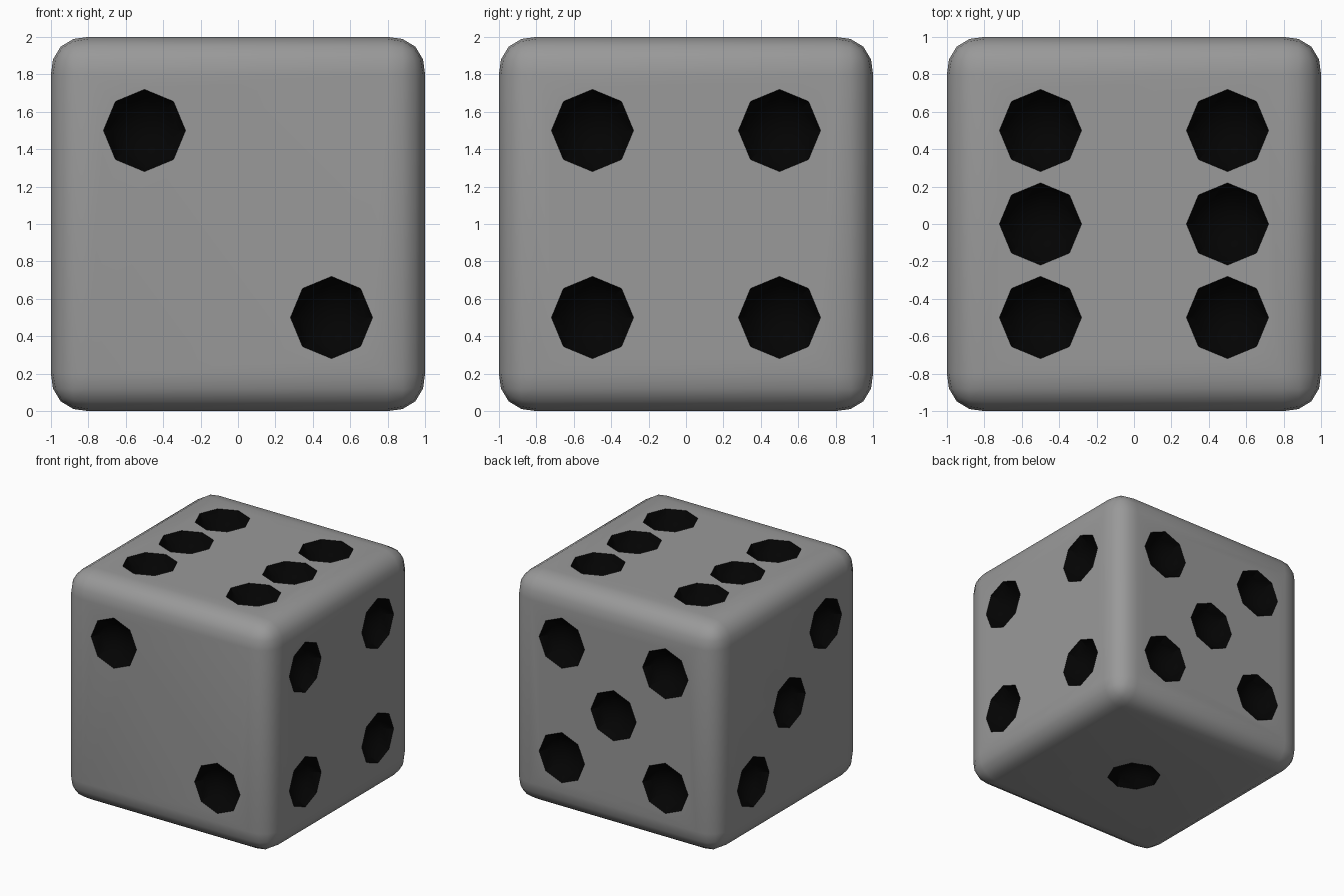
import bpy, bmesh, math
from mathutils import Vector, Matrix

if "Cube" in bpy.data.objects:
    bpy.data.objects.remove(bpy.data.objects["Cube"])

H = 0.5
# pip layout: (u axis, v axis, outward normal, pip positions on the face)
X, Y, Z = Vector((1, 0, 0)), Vector((0, 1, 0)), Vector((0, 0, 1))
corners = [(-H, -H), (-H, H), (H, -H), (H, H)]
FACES = [
    (X, Z, -Y, [(-H, H), (H, -H)]),                    # front: two
    (Y, Z, X, corners),                                # right: four
    (X, Y, Z, corners + [(-H, 0), (H, 0)]),            # top: six
    (X, Z, Y, corners + [(0, 0)]),                     # back: five
    (Y, Z, -X, [(-H, H), (0, 0), (H, -H)]),            # left: three
    (X, Y, -Z, [(0, 0)]),                              # bottom: one
]
# eight-sided bowl profile: (radius, height above the face)
PROFILE = [(0.239, 0.03), (0.17, -0.078), (0.09, -0.13)]
TIP = -0.142


def add_pip(bm, u, v, n, centre):
    rings = []
    for r, h in PROFILE:
        rings.append([bm.verts.new(centre + u * r * math.cos(k * math.pi / 4)
                                   + v * r * math.sin(k * math.pi / 4) + n * h)
                      for k in range(8)])
    bm.faces.new(rings[0])
    for a, b in zip(rings, rings[1:]):
        for k in range(8):
            j = (k + 1) % 8
            bm.faces.new((a[k], a[j], b[j], b[k]))
    tip = bm.verts.new(centre + n * TIP)
    for k in range(8):
        bm.faces.new((rings[-1][k], rings[-1][(k + 1) % 8], tip))


def material(name, value):
    mat = bpy.data.materials.new(name)
    mat.diffuse_color = (value, value, value, 1)
    mat.use_nodes = True
    mat.node_tree.nodes["Principled BSDF"].inputs["Base Color"].default_value = mat.diffuse_color
    return mat


grey, black = material("body_grey", 0.32), material("pip_black", 0.001)


def make_object(name, bm):
    mesh = bpy.data.meshes.new(name)
    bmesh.ops.recalc_face_normals(bm, faces=bm.faces[:])
    bm.to_mesh(mesh)
    bm.free()
    mesh.materials.append(grey)
    mesh.materials.append(black)
    ob = bpy.data.objects.new(name, mesh)
    bpy.context.collection.objects.link(ob)
    return ob


# pip cutters
bm = bmesh.new()
for u, v, n, spots in FACES:
    for a, b in spots:
        add_pip(bm, u, v, n, Z + n + u * a + v * b)
for f in bm.faces:
    f.material_index = 1
cutter = make_object("pip_cutter", bm)
cutter.hide_render = True

# rounded cube body
bm = bmesh.new()
bmesh.ops.create_cube(bm, size=2, matrix=Matrix.Translation(Z))
body = make_object("dice_body", bm)
bevel = body.modifiers.new("rounding", 'BEVEL')
bevel.width = 0.2
bevel.segments = 4
bevel.profile = 0.55
cut = body.modifiers.new("pips", 'BOOLEAN')
cut.operation = 'DIFFERENCE'
cut.solver = 'EXACT'
cut.object = cutter

# apply modifiers, then smooth while keeping pip rims sharp
deps = bpy.context.evaluated_depsgraph_get()
result = bpy.data.meshes.new_from_object(body.evaluated_get(deps))
body.modifiers.clear()
body.data = result
bpy.data.objects.remove(cutter)
bpy.ops.object.select_all(action='DESELECT')
body.select_set(True)
bpy.context.view_layer.objects.active = body
bpy.ops.object.shade_smooth_by_angle(angle=math.radians(30))
